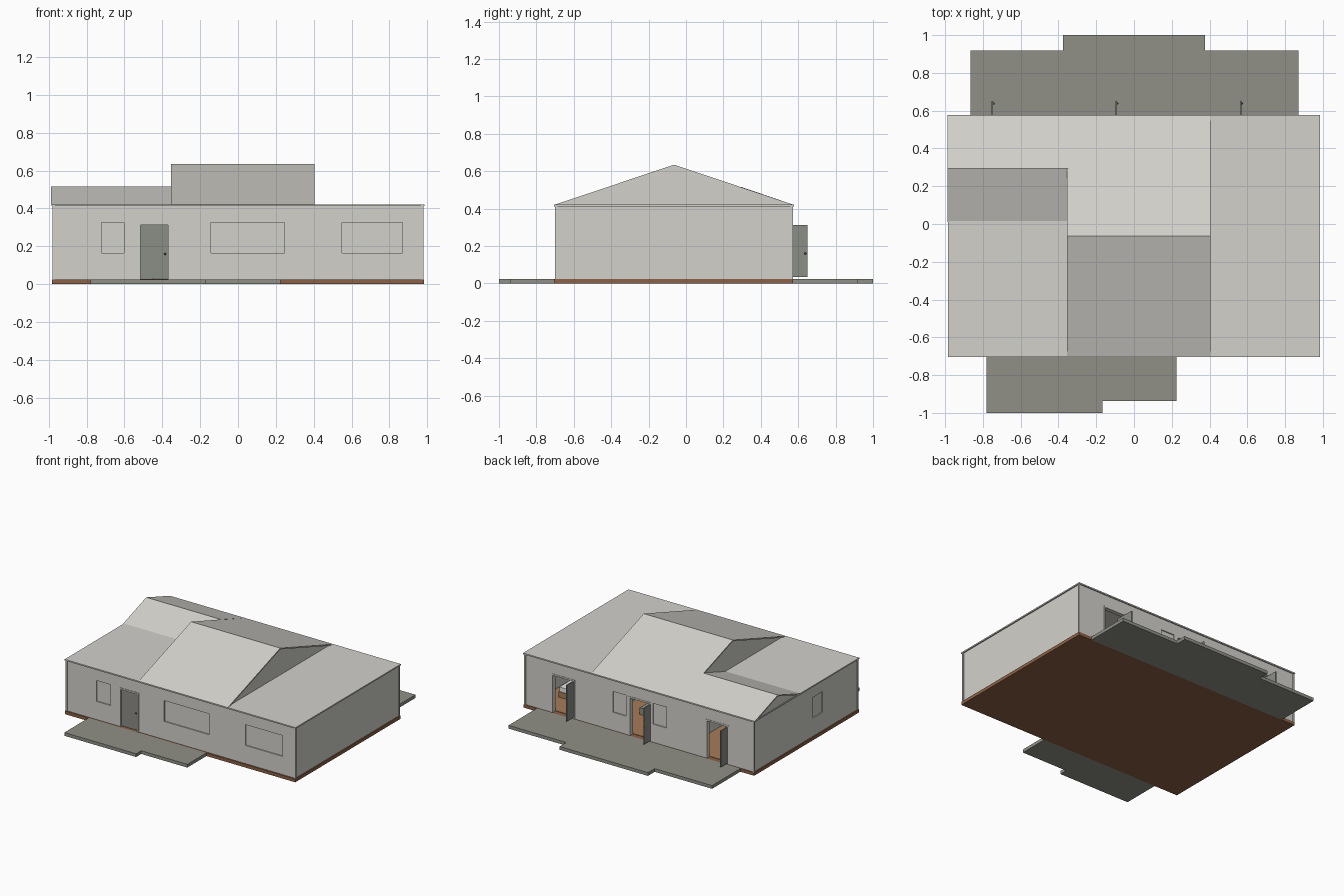
import bpy
import bmesh

cube = bpy.data.objects.get("Cube")
if cube:
    bpy.data.objects.remove(cube, do_unlink=True)


def material(name, r, g, b):
    m = bpy.data.materials.new(name)
    m.use_nodes = True
    m.diffuse_color = (r, g, b, 1)
    node = next(n for n in m.node_tree.nodes if n.type == 'BSDF_PRINCIPLED')
    node.inputs["Base Color"].default_value = (r, g, b, 1)
    return m


PLASTER = material("off_white_plaster", 0.65, 0.64, 0.60)
PAVING = material("grey_paving", 0.28, 0.28, 0.245)
DOOR = material("grey_door", 0.26, 0.27, 0.24)
BROWN = material("brown_plinth", 0.26, 0.12, 0.06)
WOOD = material("wood_floor", 0.38, 0.2, 0.1)
METAL = material("dark_metal", 0.06, 0.06, 0.06)
LINEN = material("white_linen", 0.8, 0.8, 0.78)


def finish(name, bm, mat):
    bmesh.ops.recalc_face_normals(bm, faces=bm.faces)
    mesh = bpy.data.meshes.new(name)
    bm.to_mesh(mesh)
    bm.free()
    mesh.materials.append(mat)
    obj = bpy.data.objects.new(name, mesh)
    bpy.context.collection.objects.link(obj)
    return obj


def add_box(bm, x, y, z):
    """Add a box given its (low, high) range on each axis."""
    made = bmesh.ops.create_cube(bm, size=1)
    for v in made["verts"]:
        v.co = [r[0] if c < 0 else r[1] for c, r in zip(v.co, (x, y, z))]


def boxes(name, mat, *ranges):
    bm = bmesh.new()
    for r in ranges:
        add_box(bm, *r)
    return finish(name, bm, mat)


def prism(name, mat, profile, x0, x1):
    """Extrude a (y, z) profile along x."""
    bm = bmesh.new()
    face = bm.faces.new([bm.verts.new((x0, y, z)) for y, z in profile])
    out = bmesh.ops.extrude_face_region(bm, geom=[face])
    for v in out["geom"]:
        if isinstance(v, bmesh.types.BMVert):
            v.co.x = x1
    return finish(name, bm, mat)


FLOOR, TOP = 0.025, 0.412
WX, FRONT, BACK = 0.975, -0.695, 0.568
THICK = 0.03
SILL, HEAD = 0.165, 0.325


def wall(name, axis, depth, span, openings):
    """Wall along x or y, built around (low, high, bottom, top) openings."""
    bm = bmesh.new()

    def piece(a, b, z0, z1):
        if b - a > 1e-4 and z1 - z0 > 1e-4:
            along = (a, b)
            add_box(bm, *((along, depth) if axis == 'x' else (depth, along)), (z0, z1))

    start = span[0]
    for a, b, z0, z1 in sorted(openings):
        piece(start, a, FLOOR, TOP)
        piece(a, b, FLOOR, z0)
        piece(a, b, z1, TOP)
        start = b
    piece(start, span[1], FLOOR, TOP)
    return finish(name, bm, PLASTER)


# Plinth, floor and paving
boxes("plinth", BROWN, ((-0.982, 0.982), (-0.705, 0.573), (0, FLOOR)))
boxes("interior_floor", WOOD, ((-0.94, 0.94), (-0.66, 0.535), (FLOOR, 0.028)))
boxes("front_path", PAVING,
      ((-0.78, -0.168), (-1.0, -0.705), (0, FLOOR)),
      ((-0.168, 0.225), (-0.938, -0.705), (0, FLOOR)))
boxes("back_terrace", PAVING,
      ((-0.865, 0.87), (0.573, 0.918), (0, FLOOR)),
      ((-0.376, 0.377), (0.918, 1.0), (0, FLOOR)))

# Outer walls with window and door openings
front_windows = [(-0.72, -0.602), (-0.143, 0.245), (0.55, 0.868)]
back_windows = [(0.112, 0.225), (-0.23, -0.115)]
side_windows = [(-0.27, -0.155)]
hinges = [-0.75, -0.095, 0.565]
front_door = (-0.527, -0.357)
back_doors = [(h - 0.015, h + 0.185) for h in hinges]


def window_holes(spans):
    return [(a, b, SILL, HEAD) for a, b in spans]


def door_holes(spans):
    return [(a, b, FLOOR, HEAD) for a, b in spans]


wall("front_wall", 'x', (FRONT, FRONT + THICK), (-WX, WX),
     window_holes(front_windows) + door_holes([front_door]))
wall("back_wall", 'x', (BACK - THICK, BACK), (-WX, WX),
     window_holes(back_windows) + door_holes(back_doors))
inner = (FRONT + THICK, BACK - THICK)
wall("right_wall", 'y', (-WX, -WX + THICK), inner, window_holes(side_windows))
wall("left_wall", 'y', (WX - THICK, WX), inner, [])

# Recessed window panels
for i, (a, b) in enumerate(front_windows):
    boxes(f"front_window_{i}", PLASTER, ((a, b), (FRONT + 0.008, FRONT + 0.02), (SILL, HEAD)))
for i, (a, b) in enumerate(back_windows):
    boxes(f"back_window_{i}", PLASTER, ((a, b), (BACK - 0.02, BACK - 0.008), (SILL, HEAD)))
for i, (a, b) in enumerate(side_windows):
    boxes(f"side_window_{i}", PLASTER, ((-WX + 0.008, -WX + 0.02), (a, b), (SILL, HEAD)))

# Corner posts
boxes("corner_posts", PLASTER, *[
    ((x, x + 0.014), (y, y + 0.014), (FLOOR, TOP))
    for x in (-0.981, 0.967) for y in (-0.701, 0.559)])


def door_frame(name, span, y):
    a, b = span
    boxes(name, PLASTER,
          ((a, a + 0.013), y, (FLOOR, HEAD)),
          ((b - 0.013, b), y, (FLOOR, HEAD)),
          ((a + 0.013, b - 0.013), y, (0.313, HEAD)))


def knob(name, x, y):
    bm = bmesh.new()
    bmesh.ops.create_uvsphere(bm, u_segments=12, v_segments=8, radius=0.006)
    bmesh.ops.translate(bm, verts=bm.verts, vec=(x, y, 0.16))
    for f in bm.faces:
        f.smooth = True
    finish(name, bm, METAL)


# Closed front door
door_frame("front_door_frame", front_door, (FRONT - 0.004, FRONT + THICK))
boxes("front_door", DOOR, ((-0.514, -0.37), (FRONT + 0.008, FRONT + 0.018), (0.03, 0.313)))
knob("front_door_knob", -0.385, FRONT + 0.004)

# Open back doors
for i, (h, span) in enumerate(zip(hinges, back_doors)):
    door_frame(f"back_door_frame_{i}", span, (BACK - THICK, BACK + 0.003))
    boxes(f"back_door_{i}", DOOR, ((h - 0.004, h + 0.004), (0.5, 0.65), (0.035, 0.313)))
    knob(f"back_door_knob_{i}", h + 0.006, 0.638)

# Flat roof slab
boxes("flat_roof", PLASTER, ((-0.984, 0.984), (-0.705, 0.577), (TOP, 0.422)))


def gable_roof(name, x, y0, y1, peak, inset):
    """Pitched slab with gable walls set back under its ends."""
    eave, mid, t = 0.42, (y0 + y1) / 2, 0.01
    run = (mid - y0) * t / (peak - eave)
    inner_tri = [(y0 + run, eave), (mid, peak - t), (y1 - run, eave)]
    prism(name, PLASTER, [(y0, eave), (mid, peak), (y1, eave)] + inner_tri[::-1], *x)
    prism(name + "_gable", PLASTER, inner_tri, x[0] + inset, x[1] - inset)


gable_roof("main_roof", (-0.355, 0.405), -0.705, 0.577, 0.635, 0.008)
gable_roof("small_roof", (-0.988, -0.35), 0.01, 0.577, 0.517, 0.008)

# Interior partitions and simple furniture
boxes("partitions", PLASTER,
      ((0.385, 0.405), inner, (FLOOR, TOP)),
      ((-0.355, -0.335), (-0.2, inner[1]), (FLOOR, TOP)))
boxes("bed_base", WOOD, ((0.58, 0.85), (0.0, 0.34), (0.028, 0.07)))
boxes("mattress", LINEN, ((0.585, 0.845), (0.005, 0.335), (0.07, 0.105)))
boxes("sofa", DOOR,
      ((-0.15, 0.22), (0.1, 0.25), (0.028, 0.08)),
      ((-0.15, 0.22), (0.08, 0.12), (0.08, 0.15)))
boxes("cabinet", LINEN, ((-0.8, -0.45), (0.1, 0.17), (0.028, 0.13)))
